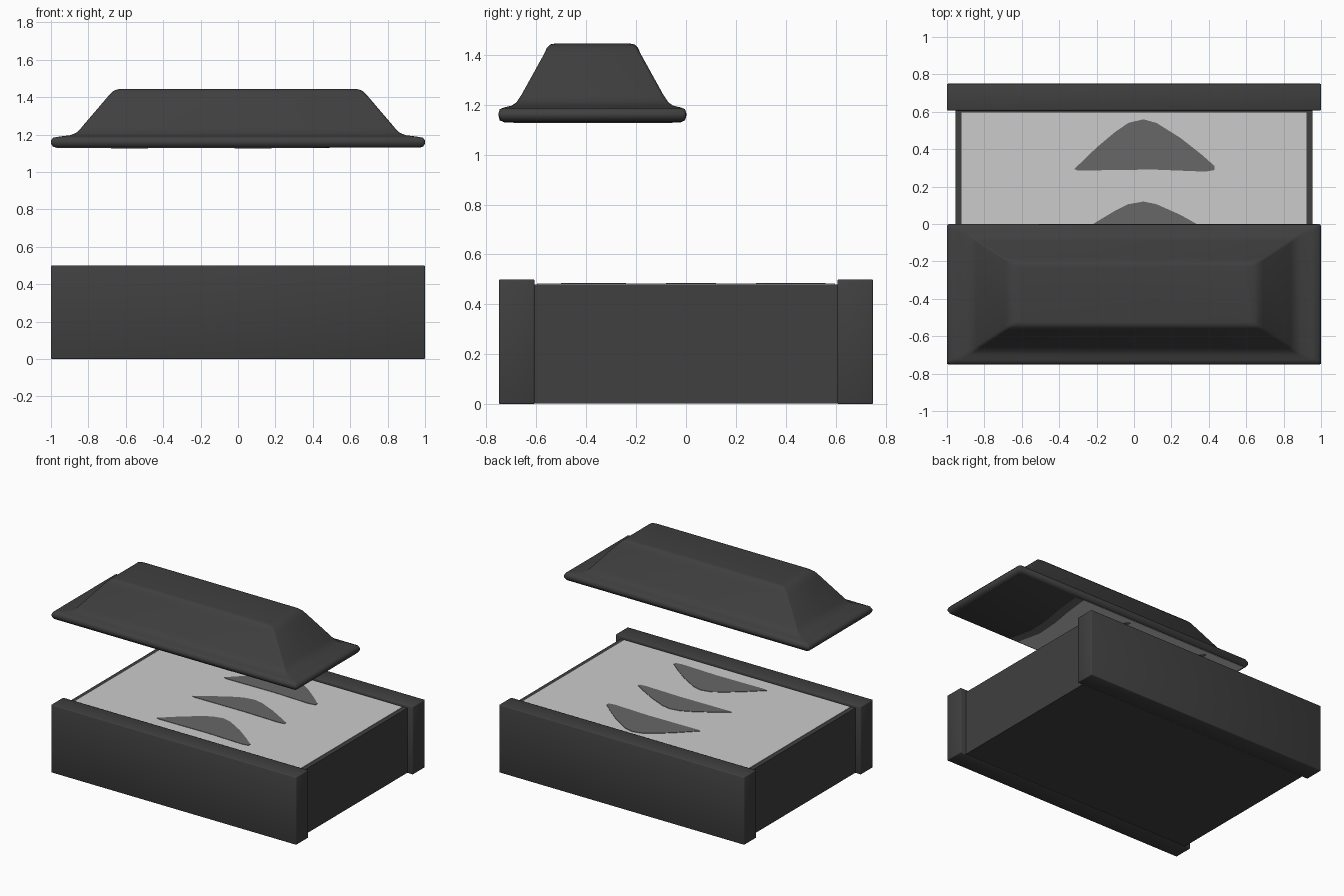
import bpy, bmesh, math

if "Cube" in bpy.data.objects:
    bpy.data.objects.remove(bpy.data.objects["Cube"])


def material(name, v):
    m = bpy.data.materials.new(name)
    m.diffuse_color = (v, v, v, 1)
    m.use_nodes = True
    m.node_tree.nodes["Principled BSDF"].inputs["Base Color"].default_value = m.diffuse_color
    return m


DARK = material("charcoal", 0.05)
LIGHT = material("pale lining", 0.60)
MID = material("grey fold", 0.135)


def finish(name, bm, mat):
    bmesh.ops.recalc_face_normals(bm, faces=bm.faces)
    me = bpy.data.meshes.new(name)
    bm.to_mesh(me)
    bm.free()
    ob = bpy.data.objects.new(name, me)
    bpy.context.collection.objects.link(ob)
    me.materials.append(mat)
    return ob


def smooth(ob, deg):
    bpy.ops.object.select_all(action='DESELECT')
    ob.select_set(True)
    bpy.context.view_layer.objects.active = ob
    bpy.ops.object.shade_smooth_by_angle(angle=math.radians(deg))


def box(name, lo, hi, mat, bevel=0):
    bm = bmesh.new()
    bmesh.ops.create_cube(bm, size=1)
    for v in bm.verts:
        v.co = [(lo[i] + hi[i]) / 2 + v.co[i] * (hi[i] - lo[i]) for i in range(3)]
    if bevel:
        bmesh.ops.bevel(bm, geom=bm.edges[:], offset=bevel, segments=2,
                        affect='EDGES', profile=0.5)
    return finish(name, bm, mat)


def plate(name, pts, z, thick, mat):
    """Thin flat plate from an outline, z is its lower side."""
    bm = bmesh.new()
    f = bm.faces.new([bm.verts.new((x, y, z)) for x, y in pts])
    r = bmesh.ops.extrude_face_region(bm, geom=[f])
    for v in r['geom']:
        if isinstance(v, bmesh.types.BMVert):
            v.co.z += thick
    return finish(name, bm, mat)


# Chest: core with projecting front and back walls
box("chest_core", (-0.955, -0.65, 0.003), (0.955, 0.65, 0.48), DARK)
for name, s in (("front_wall", -1), ("back_wall", 1)):
    a, b = sorted((s * 0.607, s * 0.75))
    smooth(box(name, (-1, a, 0), (1, b, 0.5), DARK, 0.006), 50)

# Pale lining with three painted folds
box("chest_lining", (-0.922, -0.597, 0.476), (0.922, 0.597, 0.483), LIGHT)
FOLD = [(-0.32, 0.05), (-0.29, 0.15), (-0.2, 0.46), (-0.1, 0.76), (-0.03, 0.93),
        (0.05, 1.0), (0.12, 0.93), (0.25, 0.64), (0.36, 0.33), (0.43, 0.11),
        (0.43, 0.03), (0.38, 0.0), (0.1, 0.04), (-0.3, 0.02)]
for i, (base, peak) in enumerate(((-0.5, -0.24), (-0.08, 0.12), (0.28, 0.56))):
    plate("chest_fold_%d" % i, [(x, base + t * (peak - base)) for x, t in FOLD],
          0.482, 0.004, MID)

# Half lid: stacked rectangular rings (half width, half depth, height)
RINGS = [(0.97, 0.355, 1.13), (0.989, 0.368, 1.136), (1.0, 0.375, 1.152),
         (1.0, 0.375, 1.168), (0.988, 0.368, 1.184), (0.95, 0.35, 1.19),
         (0.895, 0.322, 1.197), (0.86, 0.302, 1.212), (0.835, 0.284, 1.24),
         (0.69, 0.19, 1.41), (0.668, 0.178, 1.432), (0.645, 0.167, 1.442),
         (0.61, 0.15, 1.445)]
CY = -0.375
bm = bmesh.new()
loops = [[bm.verts.new((sx * hx, CY + sy * hy, z))
          for sx, sy in ((-1, -1), (1, -1), (1, 1), (-1, 1))] for hx, hy, z in RINGS]
for a, b in zip(loops, loops[1:]):
    for i in range(4):
        j = (i + 1) % 4
        bm.faces.new((a[i], a[j], b[j], b[i]))
bm.faces.new(loops[0][::-1])
bm.faces.new(loops[-1])
# soften the upright corners
corner = [e for e in bm.edges if abs(e.verts[0].co.z - e.verts[1].co.z) > 0.001
          and any(e.verts[0] in (l[k], ) and e.verts[1] in (m[k], ) or
                  e.verts[1] in (l[k], ) and e.verts[0] in (m[k], )
                  for l, m in zip(loops, loops[1:]) for k in range(4))]
bmesh.ops.bevel(bm, geom=corner, offset=0.012, segments=2, affect='EDGES', profile=0.5)
smooth(finish("half_lid", bm, DARK), 50)

# Painted underside of the lid: pale area, grey wavy border, two folds
EDGE = [(0.40, -0.73), (0.36, -0.55), (0.37, -0.38), (0.40, -0.2), (0.42, -0.02)]
plate("lid_lining", [(-0.97, -0.02), (-0.97, -0.73)] + EDGE, 1.128, 0.004, LIGHT)
plate("lid_lining_border", EDGE + [(x + 0.07, y) for x, y in EDGE[::-1]],
      1.128, 0.004, MID)
for i, base in enumerate((-0.02, -0.68)):
    plate("lid_fold_%d" % i,
          [(base + 0.2 * t, -0.42 + 0.85 * x) for x, t in FOLD], 1.126, 0.004, MID)
